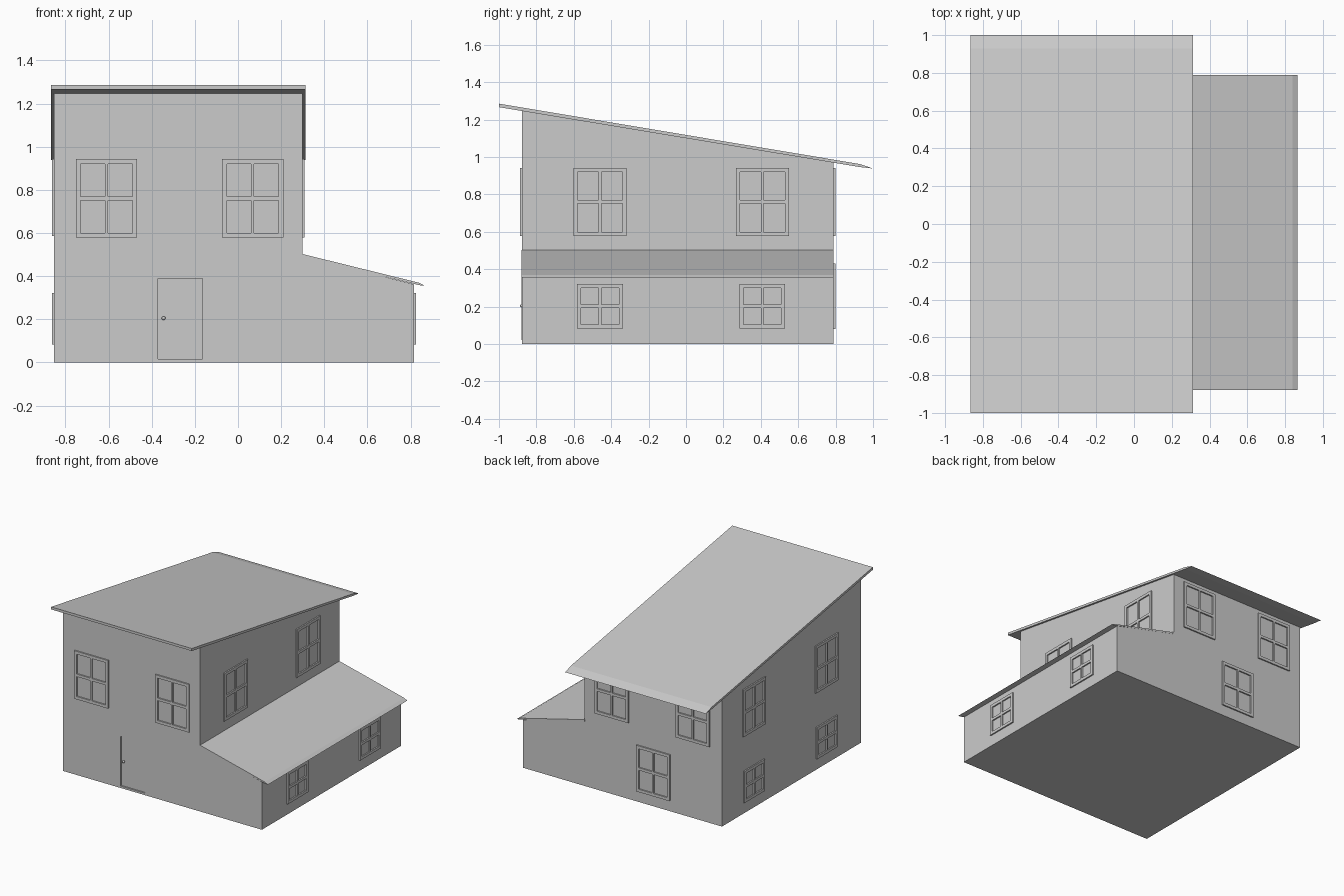
import bpy, bmesh
from math import radians
from mathutils import Matrix, Vector

if "Cube" in bpy.data.objects:
    bpy.data.objects.remove(bpy.data.objects["Cube"])

LEFT, RIGHT, INNER = -0.853, 0.815, 0.298   # wall planes in x
FRONT, BACK = -0.878, 0.788                 # wall planes in y


def finish(name, bm):
    bmesh.ops.recalc_face_normals(bm, faces=bm.faces)
    me = bpy.data.meshes.new(name)
    bm.to_mesh(me)
    bm.free()
    ob = bpy.data.objects.new(name, me)
    bpy.context.collection.objects.link(ob)
    return ob


def add_box(bm, lo, hi):
    lo, hi = Vector(lo), Vector(hi)
    m = Matrix.Translation((lo + hi) / 2) @ Matrix.Diagonal((*(hi - lo), 1))
    bmesh.ops.create_cube(bm, size=1, matrix=m)


def box(name, lo, hi):
    bm = bmesh.new()
    add_box(bm, lo, hi)
    return finish(name, bm)


def prism(name, profile, axis, a, b):
    """Extrude a profile: (x, z) along y, or (y, z) along x."""
    bm = bmesh.new()
    pts = [(u, a, v) if axis == 'y' else (a, u, v) for u, v in profile]
    face = bm.faces.new([bm.verts.new(p) for p in pts])
    ext = bmesh.ops.extrude_face_region(bm, geom=[face])
    move = (0, b - a, 0) if axis == 'y' else (b - a, 0, 0)
    bmesh.ops.translate(bm, vec=move,
                        verts=[g for g in ext['geom'] if isinstance(g, bmesh.types.BMVert)])
    return finish(name, bm)


def window(name, x, y, turn, z0, z1, width):
    """Raised four-pane frame, facing -y before turning."""
    bm = bmesh.new()
    h, edge, mid, d = width / 2, 0.022, 0.007, 0.010
    zc = (z0 + z1) / 2
    back = 0.004
    for u0, u1 in ((-h, -h + edge), (-mid, mid), (h - edge, h)):
        add_box(bm, (u0, -d, z0), (u1, back, z1))
    for u0, u1 in ((-h + edge, -mid), (mid, h - edge)):
        for v0, v1 in ((z0, z0 + edge), (zc - 0.01, zc + 0.01), (z1 - edge, z1)):
            add_box(bm, (u0, -d, v0), (u1, back, v1))
    ob = finish(name, bm)
    ob.location = (x, y, 0)
    ob.rotation_euler.z = radians(turn)


# Walls: ground floor with lean-to side, upper floor with sloped top
ground = prism("ground_floor_walls",
               [(LEFT, 0), (RIGHT, 0), (RIGHT, 0.362), (INNER, 0.494), (INNER, 0.5), (LEFT, 0.5)],
               'y', FRONT, BACK)
prism("upper_floor_walls",
      [(FRONT, 0.5), (BACK, 0.5), (BACK, 0.972), (FRONT, 1.252)], 'x', LEFT, INNER)

# Roofs with a slight downturn at the eaves
prism("main_roof",
      [(-1, 1.285), (0.93, 0.962), (1, 0.938), (0.93, 0.946), (-1, 1.266)],
      'x', -0.866, 0.312)
prism("lean_to_roof",
      [(INNER - 0.002, 0.503), (0.84, 0.369), (0.866, 0.355), (0.84, 0.358), (INNER - 0.002, 0.49)],
      'y', FRONT - 0.001, BACK + 0.001)

# Front door set into a shallow recess, with a knob
cutter = box("door_cutter", (-0.37, FRONT - 0.1, 0.015), (-0.165, FRONT + 0.012, 0.39))
cutter.hide_render = True
cutter.hide_viewport = True
cut = ground.modifiers.new("door_recess", 'BOOLEAN')
cut.object = cutter
cut.operation = 'DIFFERENCE'
cut.solver = 'EXACT'
box("front_door", (-0.367, FRONT + 0.006, 0.018), (-0.168, FRONT + 0.014, 0.387))
bpy.ops.mesh.primitive_uv_sphere_add(segments=12, ring_count=8, radius=0.009,
                                     location=(-0.345, FRONT, 0.205))
bpy.context.object.name = "door_knob"
bpy.ops.object.shade_smooth_by_angle()

# Thin corner seams
box("front_corner_seam", (-0.828, FRONT - 0.001, 0.02), (-0.822, FRONT + 0.003, 0.48))
box("side_corner_seam", (RIGHT - 0.003, -0.843, 0.02), (RIGHT + 0.001, -0.837, 0.35))

# Front and back windows
for side, y, turn in (("front", FRONT, 0), ("back", BACK, 180)):
    for x in (-0.61, 0.068):
        window(side + "_upper_window", x, y, turn, 0.578, 0.942, 0.284)
window("back_lower_window", -0.28, BACK, 180, 0.08, 0.43, 0.28)

# Side windows on both floors
for y in (-0.46, 0.408):
    window("right_upper_window", INNER, y, 90, 0.578, 0.942, 0.284)
    window("left_upper_window", LEFT, y, -90, 0.585, 0.942, 0.27)
    window("right_lower_window", RIGHT, y, 90, 0.082, 0.322, 0.245)
    window("left_lower_window", LEFT, y, -90, 0.082, 0.322, 0.245)
